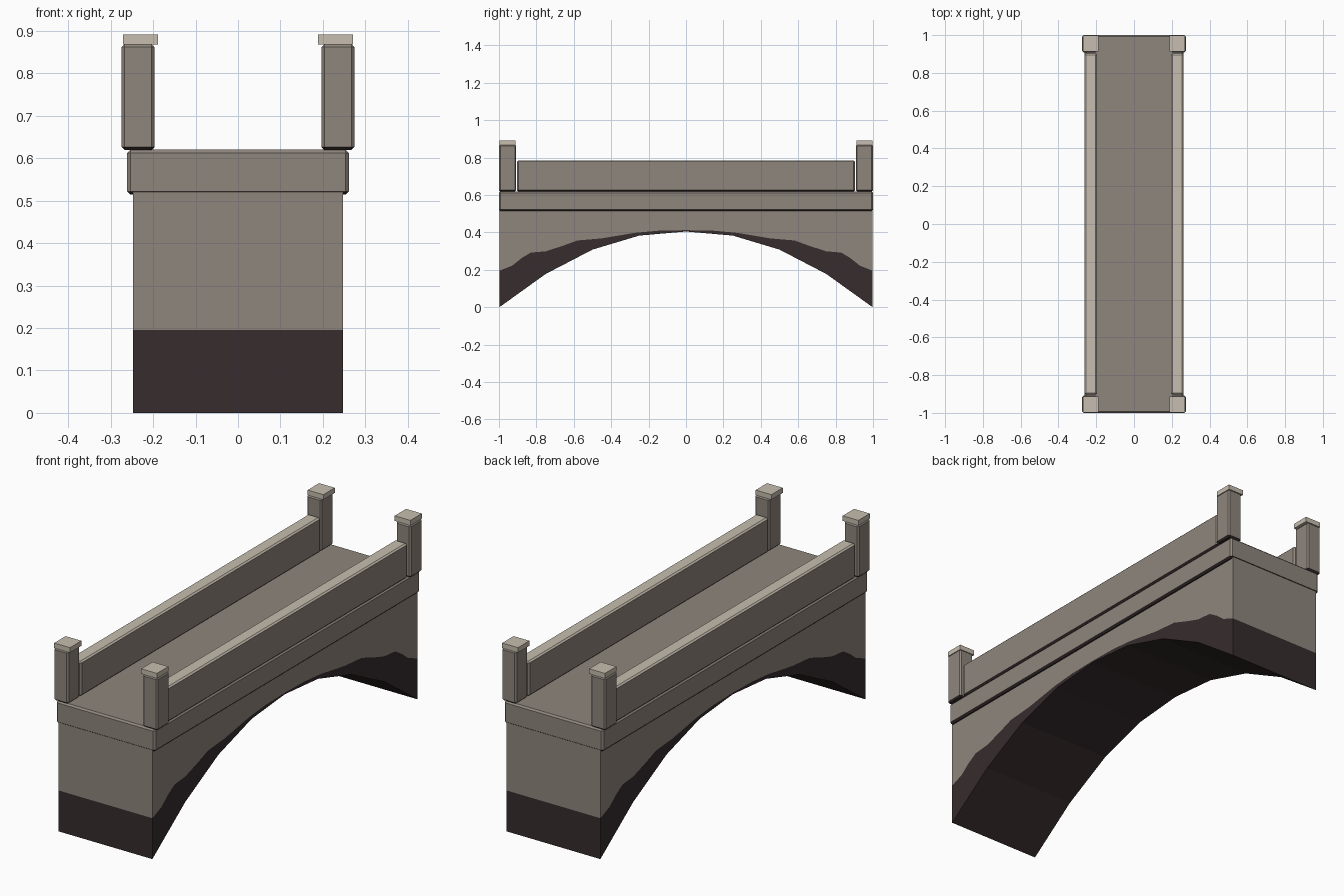
import bpy, bmesh

if "Cube" in bpy.data.objects:
    bpy.data.objects.remove(bpy.data.objects["Cube"])


def material(name, rgb):
    m = bpy.data.materials.new(name)
    m.diffuse_color = (*rgb, 1)
    m.use_nodes = True
    m.node_tree.nodes["Principled BSDF"].inputs["Base Color"].default_value = m.diffuse_color
    return m


STONE = material("stone", (0.275, 0.238, 0.205))
LIGHT = material("light stone", (0.57, 0.515, 0.43))
DARK = material("dark stone", (0.038, 0.025, 0.027))


def finish(bm, name, mats):
    bmesh.ops.recalc_face_normals(bm, faces=bm.faces[:])
    me = bpy.data.meshes.new(name)
    bm.to_mesh(me)
    bm.free()
    for m in mats:
        me.materials.append(m)
    ob = bpy.data.objects.new(name, me)
    bpy.context.collection.objects.link(ob)
    return ob


def block(name, lo, hi, bevel=0.0, side=STONE, top=STONE, bottom=DARK):
    """Bevelled box; upward and downward faces may have their own colour."""
    bm = bmesh.new()
    bmesh.ops.create_cube(bm, size=1)
    for v in bm.verts:
        v.co = [(a + b) / 2 + c * (b - a) for a, b, c in zip(lo, hi, v.co)]
    if bevel:
        bmesh.ops.bevel(bm, geom=bm.edges[:], offset=bevel, segments=1,
                        affect='EDGES', profile=0.5)
    bm.normal_update()
    for f in bm.faces:
        f.material_index = 1 if f.normal.z > 0.3 else 2 if f.normal.z < -0.3 else 0
    return finish(bm, name, (side, top, bottom))


def sample(profile, y):
    """Height of a symmetric polyline at y."""
    y = abs(y)
    for (a, za), (b, zb) in zip(profile, profile[1:]):
        if y <= b + 1e-6:
            return za + (zb - za) * (y - a) / (b - a)
    return profile[-1][1]


# Arch body: faceted soffit, with a wavy dark band along its lower edge
ARCH = [(0, 0.405), (0.25, 0.383), (0.5, 0.308), (0.75, 0.178), (0.998, 0.0)]
BAND = [(0, 0.412), (0.15, 0.409), (0.27, 0.398), (0.33, 0.388), (0.45, 0.368),
        (0.58, 0.357), (0.66, 0.328), (0.75, 0.299), (0.83, 0.292),
        (0.88, 0.262), (0.93, 0.222), (0.998, 0.195)]
half = sorted({p[0] for p in ARCH + BAND})
ys = [-y for y in reversed(half[1:])] + half
W, TOP = 0.247, 0.52
bm = bmesh.new()
rows = []
for y in ys:
    zs = (sample(ARCH, y), sample(BAND, y), TOP)
    rows.append([[bm.verts.new((x, y, z)) for z in zs] for x in (-W, W)])
for a, b in zip(rows, rows[1:]):
    for s in (0, 1):
        for k in (0, 1):
            f = bm.faces.new((a[s][k], b[s][k], b[s][k + 1], a[s][k + 1]))
            f.material_index = 1 - k
    bm.faces.new((a[0][0], a[1][0], b[1][0], b[0][0])).material_index = 1
    bm.faces.new((a[0][2], a[1][2], b[1][2], b[0][2]))
for r in (rows[0], rows[-1]):
    for k in (0, 1):
        f = bm.faces.new((r[0][k], r[1][k], r[1][k + 1], r[0][k + 1]))
        f.material_index = 1 - k
finish(bm, "arch_body", (STONE, DARK))

# Deck slab
block("deck", (-0.261, -1, 0.514), (0.261, 1, 0.62), 0.008)


def mirrored(x0, x1, s):
    return sorted((x0 * s, x1 * s))


# Parapets with light tops, corner posts and caps
for s, side in ((-1, "left"), (1, "right")):
    a, b = mirrored(0.197, 0.262, s)
    block(f"parapet_{side}", (a, -0.903, 0.619), (b, 0.903, 0.785), 0.007, top=LIGHT)
    for t, end in ((-1, "front"), (1, "back")):
        a, b = mirrored(0.197, 0.274, s)
        c, d = mirrored(0.908, 1.0, t)
        block(f"post_{end}_{side}", (a, c, 0.619), (b, d, 0.869), 0.007)
        a, b = mirrored(0.188, 0.271, s)
        c, d = mirrored(0.912, 0.998, t)
        block(f"cap_{end}_{side}", (a, c, 0.868), (b, d, 0.892),
              side=LIGHT, top=LIGHT, bottom=LIGHT)
